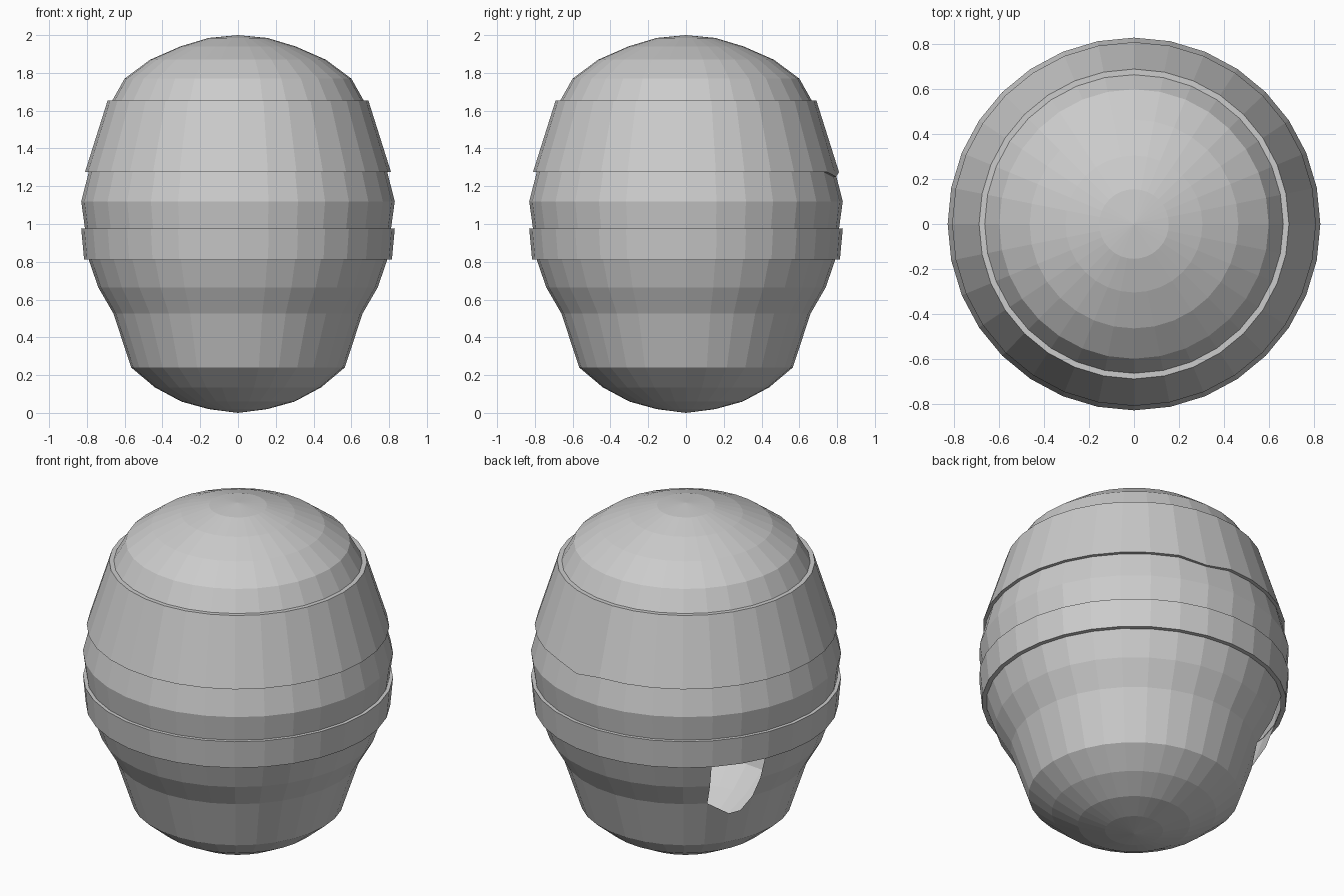
import bpy, bmesh
from math import sin, cos, radians

if "Cube" in bpy.data.objects:
    bpy.data.objects.remove(bpy.data.objects["Cube"])

SIDES = 32
STEP = 360 / SIDES


def point(r, deg, z):
    a = radians(deg)
    return (r * cos(a), r * sin(a), z)


def add_rings(bm, profile):
    return [[bm.verts.new(point(r, k * STEP, z)) for k in range(SIDES)] for r, z in profile]


def bridge(bm, low, high, skip=()):
    for k in range(SIDES):
        if k not in skip:
            n = (k + 1) % SIDES
            bm.faces.new((low[k], low[n], high[n], high[k]))


def finish(bm, name):
    bmesh.ops.recalc_face_normals(bm, faces=bm.faces[:])
    mesh = bpy.data.meshes.new(name)
    bm.to_mesh(mesh)
    bm.free()
    obj = bpy.data.objects.new(name, mesh)
    bpy.context.collection.objects.link(obj)
    return obj


# Hollow body: rounded base, swelling wall and domed top
profile = [(0.155, 0.02), (0.30, 0.06), (0.44, 0.135), (0.565, 0.24),
           (0.66, 0.527), (0.74, 0.665), (0.79, 0.81), (0.81, 0.975),
           (0.83, 1.12), (0.79, 1.275), (0.665, 1.655), (0.60, 1.77),
           (0.465, 1.87), (0.305, 1.94), (0.155, 1.985)]
HOLE = (12, 13)
bm = bmesh.new()
rings = add_rings(bm, profile)
for i in range(len(rings) - 1):
    bridge(bm, rings[i], rings[i + 1], HOLE if i in (3, 4, 5) else ())
for ring, z in ((rings[0], 0.0), (rings[-1], 2.0)):
    tip = bm.verts.new((0, 0, z))
    for k in range(SIDES):
        bm.faces.new((tip, ring[k], ring[(k + 1) % SIDES]))

# Broken lower edge of the hole in the wall
low, high = rings[3], rings[4]
dip = bm.verts.new(point(0.632, 13 * STEP, 0.44))
chip = bm.verts.new(point(0.63, 14 * STEP - 5, 0.445))
bm.faces.new((low[12], low[13], dip, high[12]))
bm.faces.new((low[13], low[14], high[14], chip, dip))
loose = [v for v in bm.verts if not v.link_faces]
bmesh.ops.delete(bm, geom=loose, context='VERTS')
finish(bm, "body")


# Raised bands: outer and inner radius at the bottom and top
def band(name, bottom, top, chipped=None):
    (ro0, ri0, z0), (ro1, ri1, z1) = bottom, top
    bm = bmesh.new()
    r = add_rings(bm, [(ri0, z0), (ro0, z0), (ro1, z1), (ri1, z1)])
    for i in range(4):
        bridge(bm, r[i], r[(i + 1) % 4])
    if chipped is not None:
        for ring in r[:2]:
            ring[chipped].co.z -= 0.025
    finish(bm, name)


band("lower_band", (0.815, 0.788, 0.813), (0.83, 0.805, 0.975))
band("upper_band", (0.81, 0.785, 1.275), (0.69, 0.663, 1.655), chipped=7)
